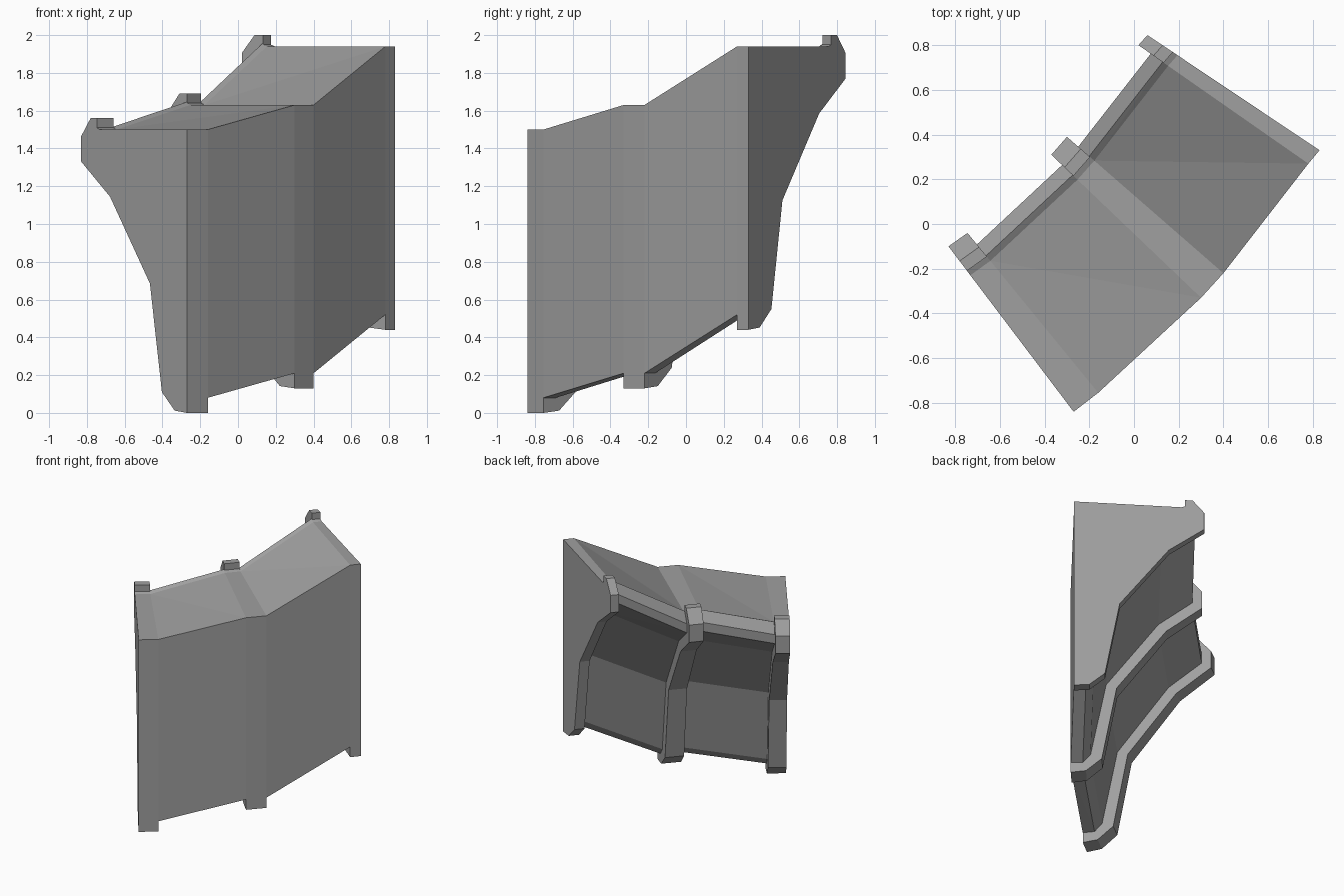
import bpy
import bmesh

cube = bpy.data.objects.get("Cube")
if cube:
    bpy.data.objects.remove(cube, do_unlink=True)

# One plain grey for the whole wall
grey = bpy.data.materials.new("plain grey")
grey.use_nodes = True
colour = (0.35, 0.35, 0.35, 1)
grey.diffuse_color = colour
grey.node_tree.nodes["Principled BSDF"].inputs["Base Color"].default_value = colour

DEPTH = 0.927

# Sections as (depth behind the outer face, height above the section base)
rib_section = [(0, 0), (0.108, 0.012), (0.22, 0.11), (0.325, 0.685),
               (0.675, 1.145), (DEPTH, 1.33), (DEPTH, 1.465), (0.845, 1.56),
               (0.79, 1.56), (0.79, 1.51), (0.765, 1.5), (0, 1.5)]
panel_section = [(0, 0.08), (0.085, 0.08), (0.14, 0.14), (0.25, 0.71),
                 (0.62, 1.2), (0.86, 1.375), (0.86, 1.445),
                 (0.795, 1.515), (0.765, 1.5), (0, 1.5)]

# Stations: outer edge, inner edge and base height; each rib fills one pair
stations = [((-0.27, -0.84), (-0.83, -0.10), 0), ((-0.16, -0.755), (-0.745, -0.04), 0),
            ((0.30, -0.33), (-0.37, 0.31), 0.13), ((0.40, -0.22), (-0.30, 0.39), 0.13),
            ((0.78, 0.27), (0.02, 0.80), 0.44), ((0.83, 0.33), (0.06, 0.845), 0.44)]


def loft(name, section, start, end):
    """Stretch a closed section between two stations and cap both ends."""
    bm = bmesh.new()
    rings = []
    for outer, inner, base in (start, end):
        ring = []
        for depth, height in section:
            t = depth / DEPTH
            x, y = (o + (i - o) * t for o, i in zip(outer, inner))
            ring.append(bm.verts.new((x, y, base + height)))
        rings.append(ring)
    a, b = rings
    n = len(section)
    for i in range(n):
        j = (i + 1) % n
        # The slightly twisted sides fold along one diagonal; the top folds
        # from its inner start to its outer end
        if i == n - 2:
            bm.faces.new((a[i], a[j], b[j]))
            bm.faces.new((a[i], b[j], b[i]))
        else:
            bm.faces.new((a[i], a[j], b[i]))
            bm.faces.new((a[j], b[j], b[i]))
    bm.faces.new(a)
    bm.faces.new(b)
    bmesh.ops.recalc_face_normals(bm, faces=bm.faces[:])
    mesh = bpy.data.meshes.new(name)
    bm.to_mesh(mesh)
    bm.free()
    mesh.materials.append(grey)
    obj = bpy.data.objects.new(name, mesh)
    bpy.context.collection.objects.link(obj)
    return obj


# Ribs and the thinner panels between them
rib_names = ["lower_rib", "middle_rib", "upper_rib"]
panel_names = ["lower_panel", "upper_panel"]
for k, name in enumerate(rib_names):
    loft(name, rib_section, stations[2 * k], stations[2 * k + 1])
for k, name in enumerate(panel_names):
    loft(name, panel_section, stations[2 * k + 1], stations[2 * k + 2])
